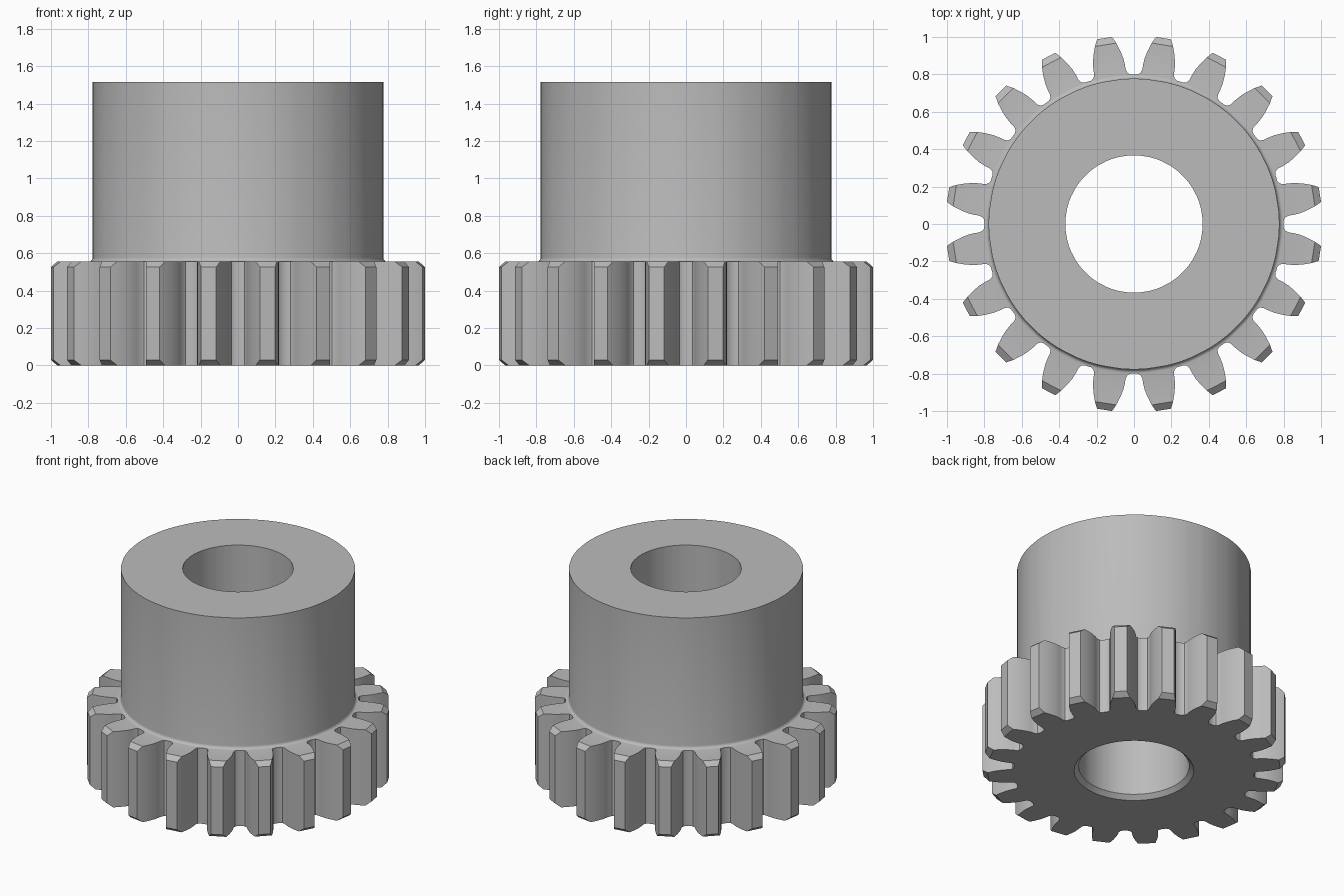
import bpy
import bmesh
from math import sin, cos, pi, atan2, radians

cube = bpy.data.objects.get("Cube")
if cube:
    bpy.data.objects.remove(cube, do_unlink=True)

TEETH = 20
PITCH = 2 * pi / TEETH
RIM_TOP = 0.555
HUB_TOP = 1.515
HUB_R = 0.777
BORE_R = 0.367
CHAMFER = 0.03
FILLET = 0.022

# Half of one tooth gap, from the root out to the chamfer line: (half width, radius)
GAP = [(0, 0.8), (0.018, 0.8), (0.034, 0.808), (0.044, 0.825), (0.049, 0.855),
       (0.058, 0.89), (0.074, 0.93), (0.095, 0.972)]
TIP = (0.118, 1.007)


def polar(half_width, radius):
    """Angle from the gap centre, and radius."""
    a = sin(half_width / radius)
    return a, radius


flank = [polar(w, r) for w, r in GAP]
gap_points = [(-a, r) for a, r in reversed(flank[1:])] + flank
tip_angle, tip_r = polar(*TIP)

bm = bmesh.new()


def vert(angle, radius, z):
    return bm.verts.new((radius * cos(angle), radius * sin(angle), z))


def bridge(ring_a, ring_b):
    n = len(ring_a)
    for i in range(n):
        j = (i + 1) % n
        bm.faces.new((ring_a[i], ring_a[j], ring_b[j], ring_b[i]))


# Tooth outline at the two end planes, and the tip edges set in by the chamfer
angles, bottom, top = [], [], []
tips_start, tips_end = [], []
for k in range(TEETH):
    for a, r in gap_points:
        angle = k * PITCH + a
        angles.append(angle)
        bottom.append(vert(angle, r, 0))
        top.append(vert(angle, r, RIM_TOP))
    for store, a in ((tips_start, tip_angle), (tips_end, PITCH - tip_angle)):
        angle = k * PITCH + a
        store.append((vert(angle, tip_r, CHAMFER),
                      vert(angle, tip_r, RIM_TOP - CHAMFER)))

# Tooth sides, flat tips and tip chamfers
per = len(gap_points)
for k in range(TEETH):
    base = k * per
    for i in range(base, base + per - 1):
        bm.faces.new((bottom[i], bottom[i + 1], top[i + 1], top[i]))
    i, j = base + per - 1, (base + per) % len(bottom)
    (s_low, s_high), (e_low, e_high) = tips_start[k], tips_end[k]
    bm.faces.new((bottom[i], s_low, s_high, top[i]))
    bm.faces.new((s_low, e_low, e_high, s_high))
    bm.faces.new((e_low, bottom[j], top[j], e_high))
    bm.faces.new((bottom[i], bottom[j], e_low, s_low))
    bm.faces.new((s_high, e_high, top[j], top[i]))

# Bore, hub and hub fillet, turned from one profile joining the two end planes
profile = [(BORE_R + CHAMFER, 0), (BORE_R, CHAMFER), (BORE_R, HUB_TOP), (HUB_R, HUB_TOP)]
for step in range(5):
    t = step / 4 * pi / 2
    profile.append((HUB_R + FILLET * (1 - cos(t)) * 0.95,
                    RIM_TOP + FILLET * (1 - sin(t))))
ring = bottom
for r, z in profile:
    new_ring = [vert(a, r, z) for a in angles]
    bridge(ring, new_ring)
    ring = new_ring
bridge(ring, top)

bmesh.ops.recalc_face_normals(bm, faces=bm.faces)
mesh = bpy.data.meshes.new("hubbed_gear")
bm.to_mesh(mesh)
bm.free()
gear = bpy.data.objects.new("hubbed_gear", mesh)
bpy.context.scene.collection.objects.link(gear)

# Plain steel grey
steel = bpy.data.materials.new("steel_grey")
steel.use_nodes = True
colour = (0.5, 0.5, 0.5, 1)
steel.diffuse_color = colour
steel.node_tree.nodes["Principled BSDF"].inputs["Base Color"].default_value = colour
mesh.materials.append(steel)

bpy.ops.object.select_all(action="DESELECT")
gear.select_set(True)
bpy.context.view_layer.objects.active = gear
bpy.ops.object.shade_smooth_by_angle(angle=radians(30))
